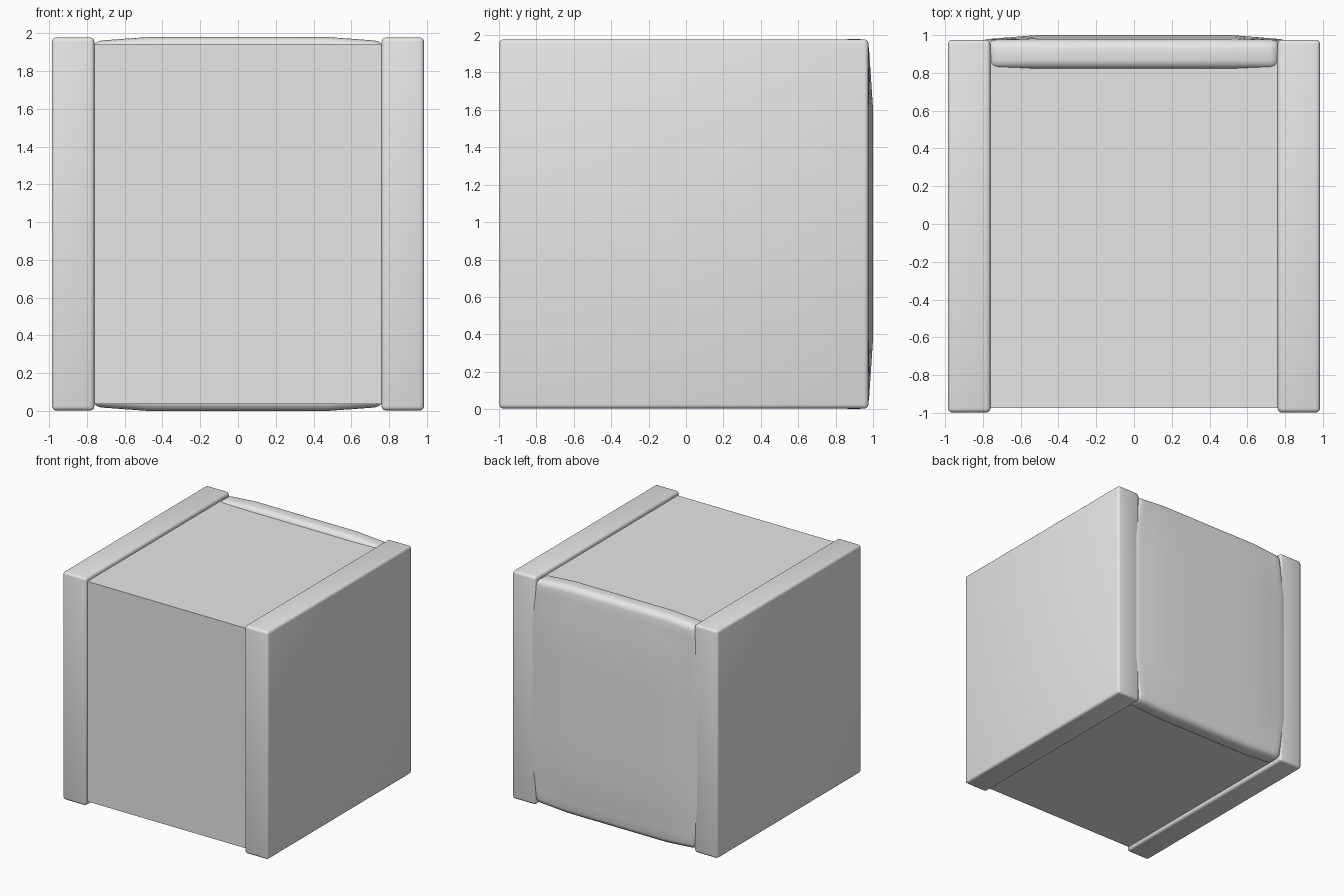
import bpy, bmesh
from mathutils import Matrix, Vector

if "Cube" in bpy.data.objects:
    bpy.data.objects.remove(bpy.data.objects["Cube"])

fabric = bpy.data.materials.new("light_grey")
fabric.diffuse_color = (0.8, 0.8, 0.8, 1)
fabric.use_nodes = True
fabric.node_tree.nodes["Principled BSDF"].inputs["Base Color"].default_value = fabric.diffuse_color
MID_Z = 0.99


def block(name, lo, hi, bevel=0.0, segments=3, cuts=(), shape=None, smooth=False):
    """Box from corner to corner, optionally rounded, sliced and reshaped."""
    lo, hi = Vector(lo), Vector(hi)
    bm = bmesh.new()
    bmesh.ops.create_cube(bm, size=1, matrix=Matrix.Translation((lo + hi) / 2)
                          @ Matrix.Diagonal((*(hi - lo), 1)))
    if bevel:
        bmesh.ops.bevel(bm, geom=bm.edges[:], offset=bevel, segments=segments,
                        profile=0.5, affect='EDGES')
    for co, no in cuts:
        bmesh.ops.bisect_plane(bm, geom=bm.verts[:] + bm.edges[:] + bm.faces[:],
                               plane_co=co, plane_no=no)
    if shape:
        for v in bm.verts:
            v.co = shape(v.co)
    for f in bm.faces:
        f.smooth = smooth
    mesh = bpy.data.meshes.new(name)
    bm.to_mesh(mesh)
    bm.free()
    mesh.materials.append(fabric)
    obj = bpy.data.objects.new(name, mesh)
    bpy.context.collection.objects.link(obj)
    return obj


# Side slabs with softly rounded edges
for side, x0, x1 in (("left", -0.985, -0.76), ("right", 0.76, 0.985)):
    block(side + "_side_slab", (x0, -0.998, 0.003), (x1, 0.975, 1.977),
          bevel=0.022, smooth=True)

# Plain core between the slabs
block("core_block", (-0.77, -0.975, 0.037), (0.77, 0.9, 1.944))


# Back cushion, swelling towards the middle of each side
def falloff(u):
    return min(1.0, max(0.0, (1 - abs(u)) / 0.38))


def swell(p):
    fx, fz = falloff(p.x / 0.77), falloff((p.z - MID_Z) / 0.97)
    y = p.y + (0.025 * fx * fz if p.y > 0.9 else 0)
    return Vector((p.x * (1 + 0.075 * fz), y,
                   MID_Z + (p.z - MID_Z) * (1 + 0.022 * fx)))


slices = []
for t in (-0.88, -0.75, -0.62, -0.3, 0, 0.3, 0.62, 0.75, 0.88):
    slices.append(((t * 0.77, 0, 0), (1, 0, 0)))
    slices.append(((0, 0, MID_Z + t * 0.97), (0, 0, 1)))
block("back_cushion", (-0.77, 0.82, MID_Z - 0.968), (0.77, 0.975, MID_Z + 0.968),
      bevel=0.05, segments=4, cuts=slices, shape=swell, smooth=True)
